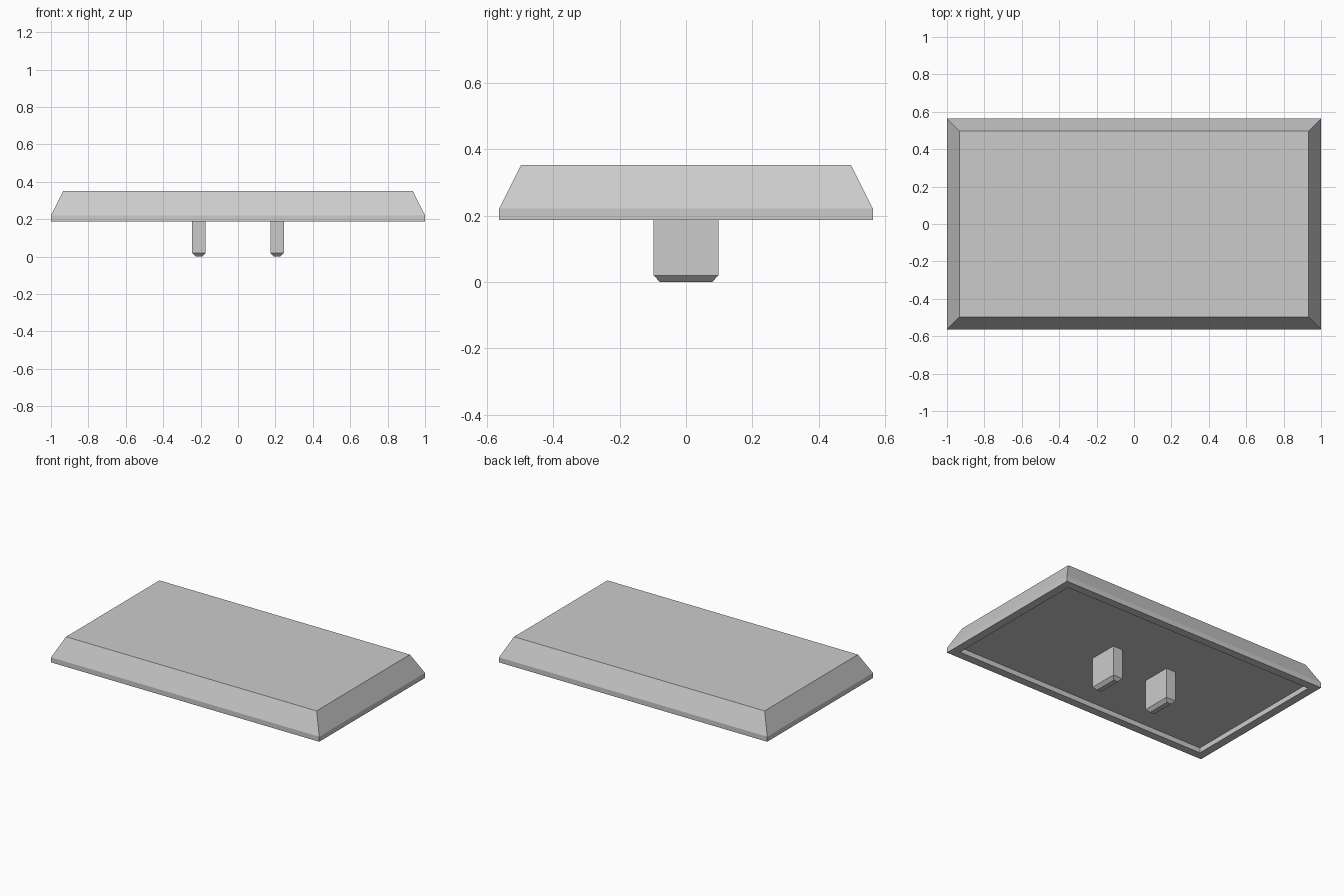
import bpy
import bmesh

cube = bpy.data.objects.get("Cube")
if cube:
    bpy.data.objects.remove(cube, do_unlink=True)

# Single light grey material
grey = bpy.data.materials.new("light grey")
grey.use_nodes = True
COLOR = (0.6, 0.6, 0.6, 1.0)
grey.diffuse_color = COLOR
grey.node_tree.nodes["Principled BSDF"].inputs["Base Color"].default_value = COLOR


def stacked_rects(name, rings, center_x=0.0):
    """Closed solid bridging rectangles given as (half_x, half_y, z)."""
    bm = bmesh.new()
    loops = [[bm.verts.new((center_x + sx * hx, sy * hy, z))
              for sx, sy in ((-1, -1), (1, -1), (1, 1), (-1, 1))]
             for hx, hy, z in rings]
    for low, high in zip(loops, loops[1:]):
        for i in range(4):
            j = (i + 1) % 4
            bm.faces.new((low[i], low[j], high[j], high[i]))
    bm.faces.new(loops[0][::-1])
    bm.faces.new(loops[-1])
    bmesh.ops.recalc_face_normals(bm, faces=bm.faces)
    mesh = bpy.data.meshes.new(name)
    bm.to_mesh(mesh)
    bm.free()
    mesh.materials.append(grey)
    obj = bpy.data.objects.new(name, mesh)
    bpy.context.collection.objects.link(obj)
    return obj


# Cap: recessed underside, rim, short upright lip, sloped sides, flat top
HX, HY, RIM, TAPER = 1.0, 0.563, 0.055, 0.066
BASE, LIP, TOP = 0.187, 0.221, 0.352
stacked_rects("cap", [
    (HX - RIM, HY - RIM, LIP),
    (HX - RIM, HY - RIM, BASE),
    (HX, HY, BASE),
    (HX, HY, LIP),
    (HX - TAPER, HY - TAPER, TOP),
])

# Two mounting pegs with chamfered tips
for side, sign in (("left", 1), ("right", -1)):
    stacked_rects(side + "_peg", [
        (0.016, 0.079, 0.0),
        (0.036, 0.098, 0.02),
        (0.036, 0.098, LIP),
    ], center_x=sign * 0.209)
